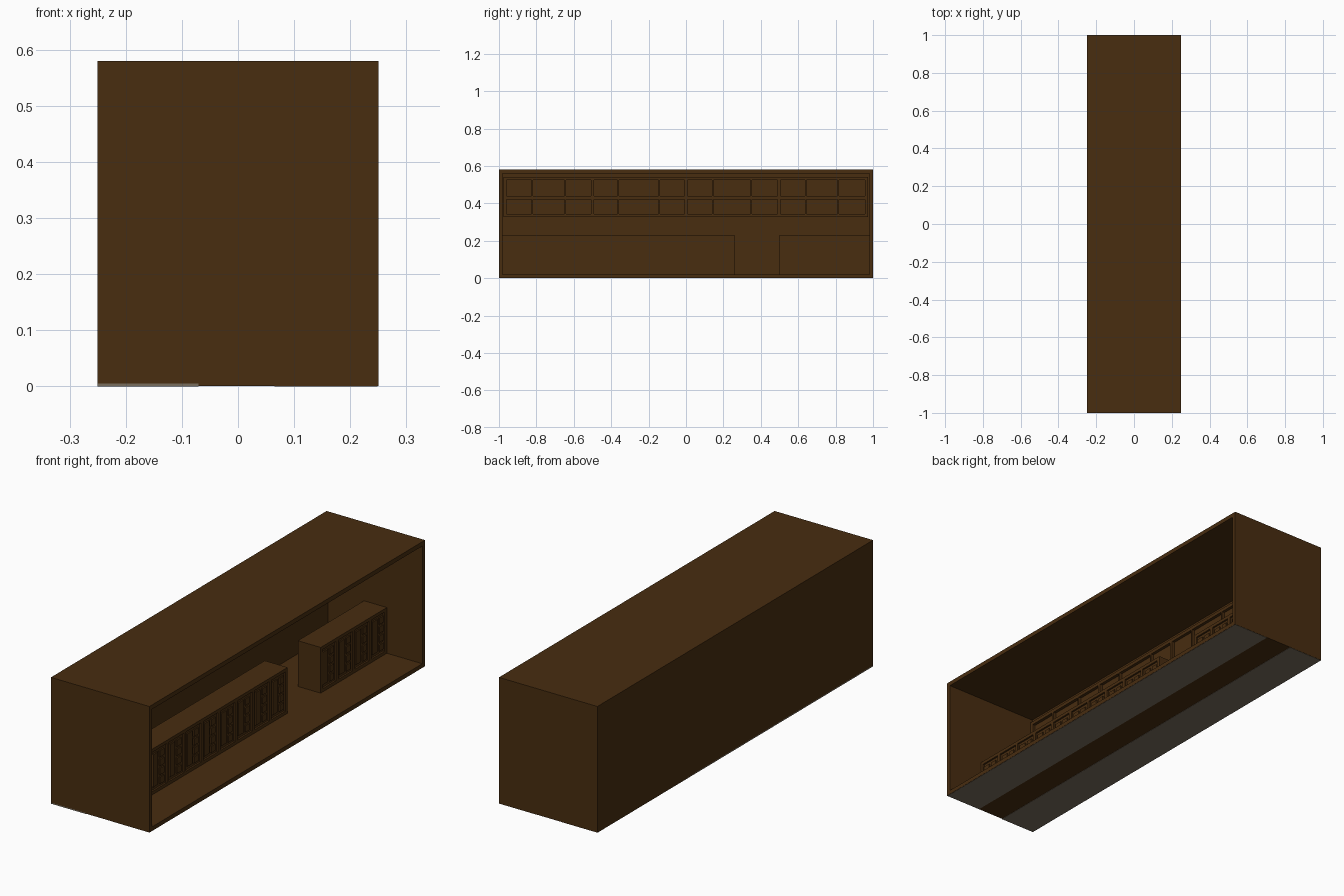
import bpy, bmesh
from mathutils import Matrix, Vector

if "Cube" in bpy.data.objects:
    bpy.data.objects.remove(bpy.data.objects["Cube"])


def material(name, rgb):
    m = bpy.data.materials.new(name)
    m.diffuse_color = (*rgb, 1)
    m.use_nodes = True
    m.node_tree.nodes["Principled BSDF"].inputs["Base Color"].default_value = m.diffuse_color
    return m


BROWN = material("dark_brown", (0.065, 0.026, 0.005))
GREY = material("stone_grey", (0.19, 0.155, 0.11))


def boxes(name, ranges, mat=BROWN):
    """One object from boxes given as (x0, x1, y0, y1, z0, z1)."""
    bm = bmesh.new()
    for x0, x1, y0, y1, z0, z1 in ranges:
        mtx = Matrix.Translation(Vector((x0 + x1, y0 + y1, z0 + z1)) / 2)
        bmesh.ops.create_cube(bm, size=1, matrix=mtx @ Matrix.Diagonal((x1 - x0, y1 - y0, z1 - z0, 1)))
    me = bpy.data.meshes.new(name)
    bm.to_mesh(me)
    bm.free()
    me.materials.append(mat)
    ob = bpy.data.objects.new(name, me)
    bpy.context.collection.objects.link(ob)
    return ob


T = 0.02
W, L, H = 0.25, 1.0, 0.58

# Room shell, open on the right side
boxes("floor", [(-W, W, -L + 0.001, L, 0.001, T)])
boxes("roof", [(-W, W, -L, L, H - T, H)])
boxes("back_wall", [(-W, -W + T, -L + T, L - T, T, H - T)])
boxes("front_end_wall", [(-W, W, -L, -L + T, 0.005, H - T)])
boxes("rear_end_wall", [(-W, W, L - T, L, T, H - T)])

# Grey strips let into the underside
boxes("left_base_strip", [(-W, -0.07, -L, L - 0.001, 0, 0.005)], GREY)
boxes("right_base_strip", [(0.065, W - 0.001, -L + 0.002, L - 0.001, 0, 0.004)], GREY)

# Four windows on the back wall, each three panes wide and two high
wall = -W + T
cuts = [-0.968, -0.821, -0.645, -0.5, -0.361, -0.142, 0, 0.142, 0.35, 0.497, 0.639, 0.815, 0.965]
frame = [(wall, wall + 0.014, -0.977, 0.972, z0, z1)
         for z0, z1 in ((0.326, 0.342), (0.42, 0.438), (0.524, 0.54))]
for i, y in enumerate(cuts):
    half = 0.008 if i % 3 == 0 else 0.004
    for z0, z1 in ((0.342, 0.42), (0.438, 0.524)):
        frame.append((wall, wall + 0.014, y - half, y + half, z0, z1))
boxes("window_frames", frame)

# Two long counters with panelled fronts
X0, X1 = -0.046, 0.062
for name, y0, y1, count in (("long_counter", -0.98, 0.26, 10), ("short_counter", 0.5, 0.98, 4)):
    boxes(name + "_body", [(X0, X1, y0, y1, T, 0.23)])
    step = (y1 - y0) / count
    relief = [(X1, X1 + 0.008, y0, y1, T, 0.035), (X1, X1 + 0.008, y0, y1, 0.215, 0.23)]
    for i in range(count + 1):
        y = min(max(y0 + i * step, y0 + 0.008), y1 - 0.008)
        relief.append((X1, X1 + 0.008, y - 0.008, y + 0.008, 0.035, 0.215))
    for i in range(count):
        a = y0 + i * step
        # tall raised panel beside a stack of small blocks
        relief.append((X1, X1 + 0.006, a + 0.02, a + 0.055, 0.05, 0.2))
        for k in range(4):
            z = 0.047 + k * 0.041
            relief.append((X1, X1 + 0.006, a + 0.07, a + 0.1, z, z + 0.03))
    boxes(name + "_panels", relief)
